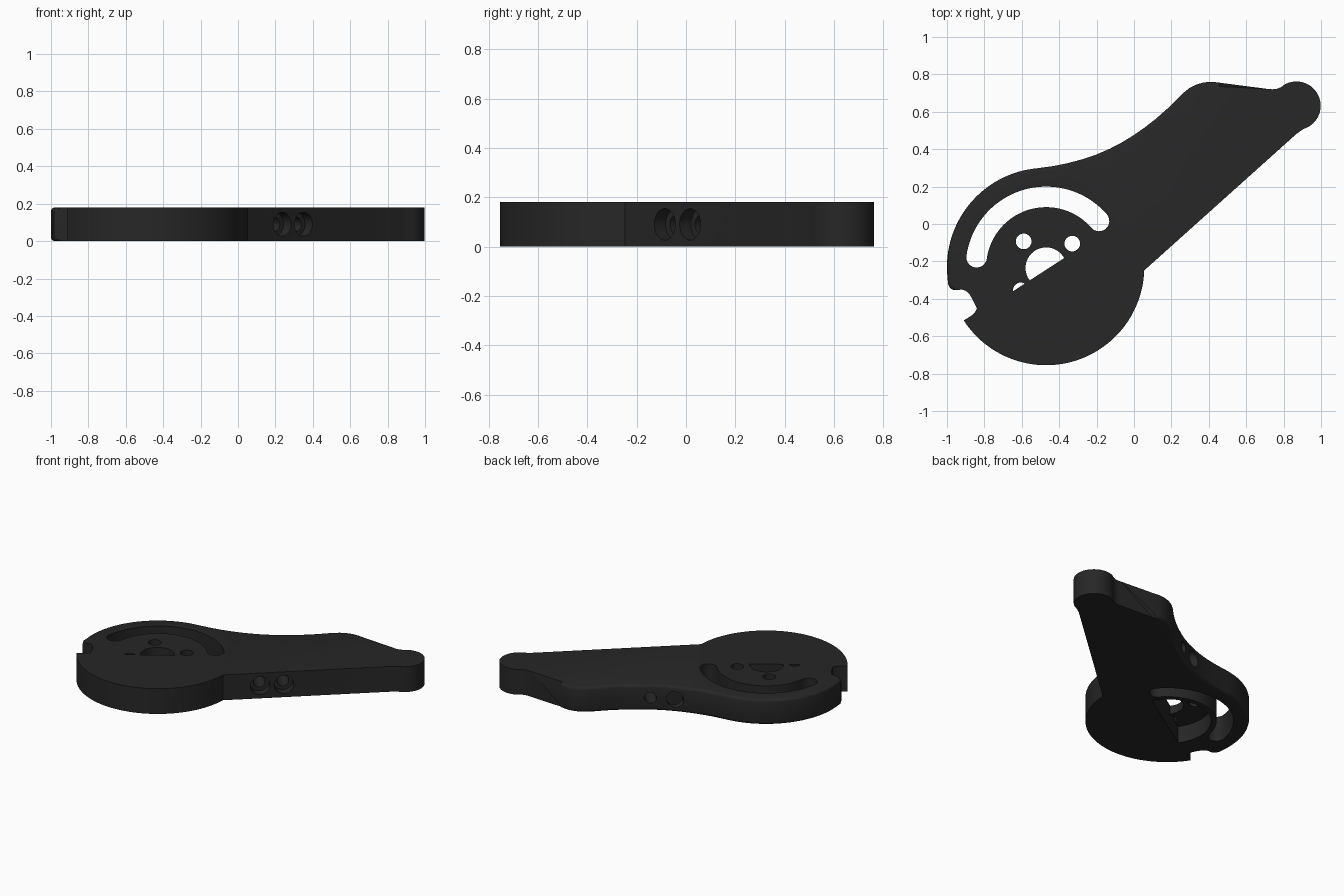
import bpy, bmesh
from math import cos, sin, radians
from mathutils import Vector

if "Cube" in bpy.data.objects:
    bpy.data.objects.remove(bpy.data.objects["Cube"])

H = 0.18                       # plate thickness
C = (-0.47, -0.23)             # centre of the round hub
LINE_P = Vector((-0.37, -0.18, 0))       # diagonal edge that closes the lower half
LINE_N = Vector((-0.544, 0.839, 0))


def arc(c, r, a0, a1, n):
    return [(c[0] + r * cos(radians(a0 + (a1 - a0) * i / n)),
             c[1] + r * sin(radians(a0 + (a1 - a0) * i / n))) for i in range(n + 1)]


def circle(c, r, n=40):
    return arc(c, r, 0, 360, n)[:-1]


def prism(pts, z0, z1):
    bm = bmesh.new()
    face = bm.faces.new([bm.verts.new((x, y, z0)) for x, y in pts])
    new = bmesh.ops.extrude_face_region(bm, geom=[face])["geom"]
    bmesh.ops.translate(bm, vec=(0, 0, z1 - z0),
                        verts=[v for v in new if isinstance(v, bmesh.types.BMVert)])
    bmesh.ops.recalc_face_normals(bm, faces=bm.faces)
    return bm


def finish(bm, name):
    mesh = bpy.data.meshes.new(name)
    bm.to_mesh(mesh)
    bm.free()
    obj = bpy.data.objects.new(name, mesh)
    bpy.context.collection.objects.link(obj)
    return obj


cutters = []


def cut(pts, z0, z1, name, clip=False):
    bm = prism(pts, z0, z1)
    if clip:                   # keep only the part above the diagonal
        bmesh.ops.bisect_plane(bm, geom=bm.verts[:] + bm.edges[:] + bm.faces[:],
                               plane_co=LINE_P, plane_no=LINE_N, clear_inner=True)
        bmesh.ops.holes_fill(bm, edges=[e for e in bm.edges if e.is_boundary])
        bmesh.ops.recalc_face_normals(bm, faces=bm.faces)
    obj = finish(bm, name)
    obj.hide_render = True
    cutters.append(obj)
    return obj


# Plate outline: straight edge, rounded tip, curved back, ring, notch, lower disc
tip = [(0.87, 0.483), (0.905, 0.507)] + arc((0.868, 0.632), 0.13, -58, 118, 28)
tip += [(0.785, 0.731), (0.765, 0.723), (0.74, 0.72), (0.715, 0.722)]
back = [(0.46, 0.755), (0.43, 0.759), (0.40, 0.76), (0.365, 0.755), (0.33, 0.744),
        (0.295, 0.726), (0.26, 0.698), (0.19, 0.627), (0.12, 0.565), (0.06, 0.518),
        (0, 0.476), (-0.065, 0.436), (-0.13, 0.402), (-0.205, 0.37), (-0.28, 0.345),
        (-0.355, 0.325), (-0.43, 0.31)]
back += arc(C, 0.53, 95, 187, 34) + [(-0.995, -0.32), (-0.983, -0.343), (-0.965, -0.353)]
notch = [(-0.94, -0.353), (-0.92, -0.35), (-0.9, -0.357), (-0.88, -0.375),
         (-0.865, -0.40), (-0.84, -0.45), (-0.845, -0.465), (-0.865, -0.487)]
disc = arc(C, 0.525, 213, 358, 56)
bm = prism(tip + back + notch + disc, 0, H)

# Softened edges along the curved back and ring
soft = {(round(x, 4), round(y, 4)) for x, y in back}
edges = [e for e in bm.edges if abs(e.verts[0].co.z - e.verts[1].co.z) < 1e-5
         and all((round(v.co.x, 4), round(v.co.y, 4)) in soft for v in e.verts)]
bmesh.ops.bevel(bm, geom=edges, offset=0.02, segments=3, profile=0.5, affect='EDGES')
plate = finish(bm, "arm_plate")

# Curved slot with rounded ends
R, w, a0, a1 = 0.375, 0.055, 41, 172
end0 = (C[0] + R * cos(radians(a0)), C[1] + R * sin(radians(a0)))
end1 = (C[0] + R * cos(radians(a1)), C[1] + R * sin(radians(a1)))
slot = (arc(C, R + w, a0, a1, 44) + arc(end1, w, a1, a1 + 180, 12)[1:-1]
        + arc(C, R - w, a1, a0, 44) + arc(end0, w, a0 + 180, a0 + 360, 12)[1:-1])
cut(slot, -0.1, 0.3, "slot_cutter")

# Underside pocket, then shaft and screw holes, all ending at the diagonal
cut(circle(C, 0.285, 64), -0.1, 0.12, "pocket_cutter", True)
cut(circle((-0.47, -0.235), 0.11), -0.12, 0.3, "shaft_cutter", True)
for p in ((-0.59, -0.093), (-0.33, -0.105), (-0.605, -0.355)):
    cut(circle(p, 0.042, 28), -0.12, 0.3, "screw_cutter", True)

# Two counterbored cross holes through the arm
across = Vector((-0.665, 0.747, 0)).normalized()
for start, length in ((Vector((0.235, -0.085, H / 2)), 0.645),
                      (Vector((0.35, 0.017, H / 2)), 0.675)):
    for r, t0, t1 in ((0.038, -0.1, length + 0.2), (0.064, -0.15, 0.06),
                      (0.055, length - 0.06, length + 0.15)):
        hole = cut(circle((0, 0), r, 32), t0, t1, "cross_hole_cutter")
        hole.location = start
        hole.rotation_euler = across.to_track_quat('Z', 'Y').to_euler()

for c in cutters:
    m = plate.modifiers.new(c.name, 'BOOLEAN')
    m.operation, m.solver, m.object = 'DIFFERENCE', 'EXACT', c

# Apply the cuts and remove the helpers
bpy.context.view_layer.objects.active = plate
plate.select_set(True)
for m in list(plate.modifiers):
    bpy.ops.object.modifier_apply(modifier=m.name)
for c in cutters:
    bpy.data.objects.remove(c)
bpy.ops.object.shade_smooth_by_angle(angle=radians(30))

mat = bpy.data.materials.new("black_plastic")
mat.diffuse_color = (0.02, 0.02, 0.02, 1)
mat.use_nodes = True
mat.node_tree.nodes["Principled BSDF"].inputs["Base Color"].default_value = mat.diffuse_color
plate.data.materials.clear()
plate.data.materials.append(mat)
